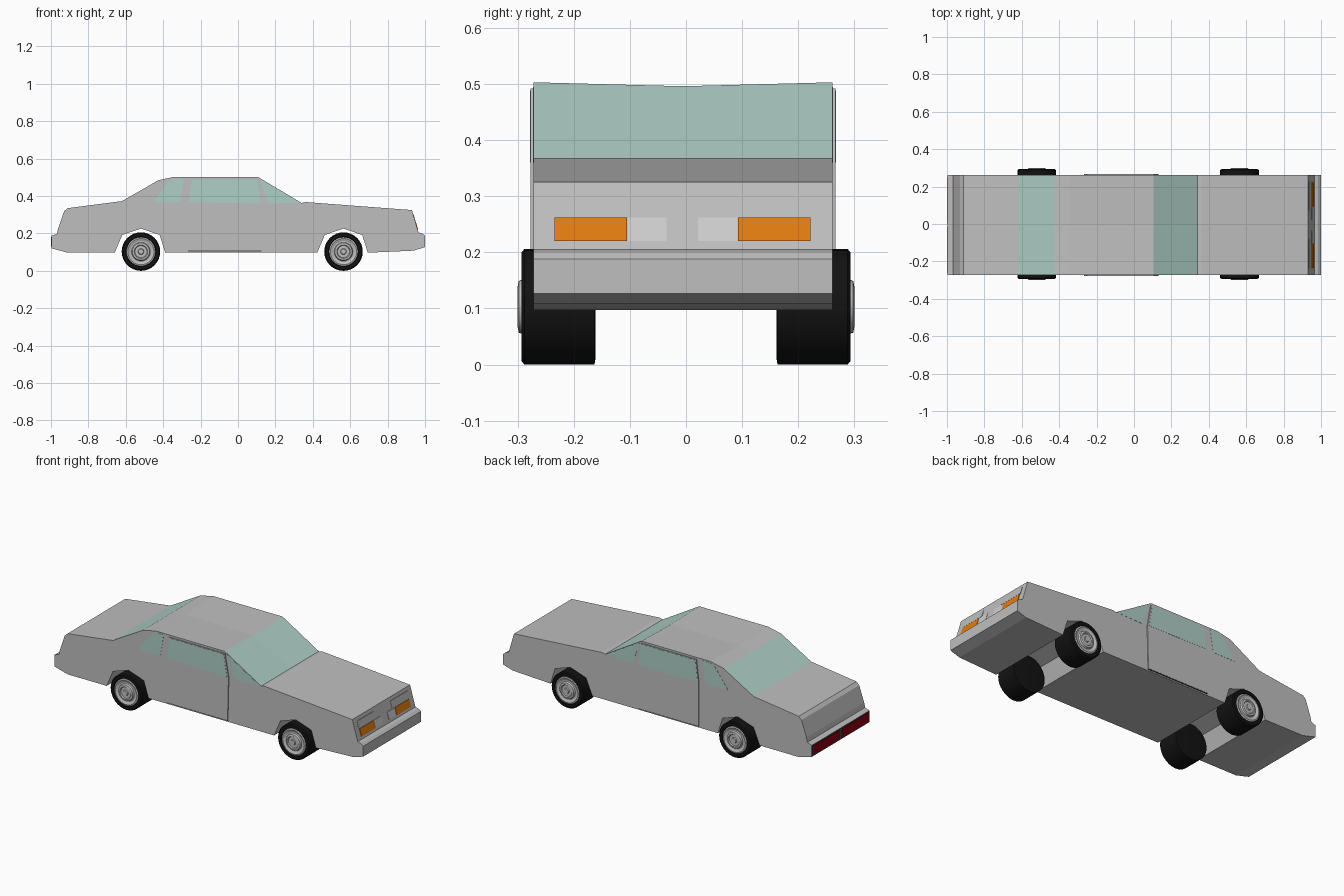
import bpy, bmesh, math
from mathutils import Vector

if "Cube" in bpy.data.objects:
    bpy.data.objects.remove(bpy.data.objects["Cube"])


def mat(name, r, g, b):
    m = bpy.data.materials.new(name)
    m.diffuse_color = (r, g, b, 1)
    m.use_nodes = True
    m.node_tree.nodes["Principled BSDF"].inputs["Base Color"].default_value = m.diffuse_color
    return m


GREY = mat("body grey", 0.52, 0.52, 0.52)
GLASS = mat("window teal", 0.43, 0.62, 0.57)
ORANGE = mat("lamp orange", 0.76, 0.2, 0.005)
RED = mat("tail red", 0.3, 0.0, 0.005)
BLACK = mat("tyre black", 0.006, 0.006, 0.006)
DARK = mat("trim dark", 0.06, 0.06, 0.06)
PALE = mat("lamp pale", 0.62, 0.62, 0.62)


def finish(name, bm, *mats):
    bmesh.ops.recalc_face_normals(bm, faces=bm.faces)
    me = bpy.data.meshes.new(name)
    bm.to_mesh(me)
    bm.free()
    for m in mats:
        me.materials.append(m)
    ob = bpy.data.objects.new(name, me)
    bpy.context.collection.objects.link(ob)
    return ob


def prism(name, pts, ys, *mats, sag=0.0, rule=None):
    """Side profile (x, z) carried across the stations ys; sag lowers the roof midline."""
    bm = bmesh.new()
    rows = []
    for i, y in enumerate(ys):
        drop = sag if 0 < i < len(ys) - 1 else 0
        rows.append([bm.verts.new((x, y, z - (drop if z > 0.495 else 0))) for x, z in pts])
    n = len(pts)
    for a, b in zip(rows, rows[1:]):
        for i in range(n):
            j = (i + 1) % n
            f = bm.faces.new((a[i], a[j], b[j], b[i]))
            if rule:
                f.material_index = rule(f.calc_center_median(), abs(pts[i][1] - pts[j][1]))
    bm.faces.new(rows[0])
    bm.faces.new(rows[-1])
    return finish(name, bm, *mats)


Y0, Y1 = -0.272, 0.261          # body sides
MID = (Y0 + Y1) / 2
WHEELS = {"front": 0.564, "rear": -0.519}
R = 0.103


def arch(cx):
    return [(cx + dx, z) for dx, z in ((0.13, 0.097), (0.10, 0.192), (0.0, 0.226),
                                       (-0.10, 0.192), (-0.14, 0.097))]


# body shell with wheel arches; steep faces above the waist are glass
profile = [(-0.996, 0.12), (-0.996, 0.188), (-0.968, 0.198), (-0.962, 0.225), (-0.93, 0.318),
           (-0.912, 0.335), (-0.62, 0.373), (-0.425, 0.485), (-0.34, 0.503),
           (0.105, 0.503), (0.34, 0.363), (0.36, 0.368), (0.93, 0.325),
           (0.965, 0.205), (0.985, 0.2), (1.0, 0.188), (1.0, 0.127), (0.94, 0.108)]
profile += arch(WHEELS["front"]) + arch(WHEELS["rear"]) + [(-0.91, 0.097)]
prism("body", profile, (Y0, MID, Y1), GREY, GLASS, sag=0.007,
      rule=lambda c, rise: int(c.z > 0.37 and rise > 0.08))

# doors and side windows
door = [(-0.268, 0.108), (0.126, 0.108), (0.132, 0.36), (0.108, 0.492), (-0.252, 0.492), (-0.268, 0.36)]
door_glass = [(-0.262, 0.366), (0.122, 0.36), (0.102, 0.488), (-0.248, 0.488)]
quarter_glass = [(-0.455, 0.366), (-0.31, 0.366), (-0.29, 0.495), (-0.34, 0.495), (-0.372, 0.478)]
vent_glass = [(0.16, 0.36), (0.333, 0.364), (0.118, 0.49)]
for side, y, s in (("right", Y0, -1), ("left", Y1, 1)):
    prism(side + "_door", door, (y - s * 0.002, y + s * 0.005), GREY)
    prism(side + "_door_window", door_glass, (y + s * 0.002, y + s * 0.006), GLASS)
    prism(side + "_quarter_window", quarter_glass, (y - s * 0.001, y + s * 0.001), GLASS)
    prism(side + "_vent_window", vent_glass, (y - s * 0.001, y + s * 0.001), GLASS)
    prism(side + "_sill_seam", [(-0.268, 0.104), (0.126, 0.104), (0.126, 0.11), (-0.268, 0.11)],
          (y - s * 0.001, y + s * 0.004), DARK)


# lamps lying on the sloping nose
def nose_plate(name, y0, y1, z0, z1, m, t=0.003):
    def x(z):
        return 0.93 + (0.325 - z) * 0.035 / 0.12
    prism(name, [(x(z0) - 0.002, z0), (x(z0) + t, z0), (x(z1) + t, z1), (x(z1) - 0.002, z1)],
          (y0, y1), m)


for side, s in (("right", -1), ("left", 1)):
    def yy(d):
        return -0.0065 + s * d
    nose_plate(side + "_headlamp_cover", yy(0.075), yy(0.233), 0.264, 0.305, GREY, 0.002)
    nose_plate(side + "_turn_lamp", yy(0.099), yy(0.228), 0.22, 0.262, ORANGE)
    nose_plate(side + "_inner_lamp", yy(0.028), yy(0.097), 0.22, 0.262, PALE, 0.002)
    # tail lamps with a dark surround
    prism(side + "_tail_surround", [(-0.998, 0.123), (-0.998, 0.187), (-0.994, 0.187), (-0.994, 0.123)],
          (yy(0.002), yy(0.264)), DARK)
    prism(side + "_tail_lamp", [(-1.0, 0.129), (-1.0, 0.181), (-0.995, 0.181), (-0.995, 0.129)],
          (yy(0.01), yy(0.256)), RED)


# lathe about the wheel axle: profile of (radius, distance out from centreline)
def lathe(name, prof, cx, s, m, n=32):
    bm = bmesh.new()
    rings = []
    for r, d in prof:
        rings.append([bm.verts.new((cx + r * math.cos(2 * math.pi * k / n), s * d,
                                    R + r * math.sin(2 * math.pi * k / n))) for k in range(n)])
    for a, b in zip(rings, rings[1:]):
        for k in range(n):
            j = (k + 1) % n
            bm.faces.new((a[k], a[j], b[j], b[k]))
    bm.faces.new(rings[0])
    bm.faces.new(rings[-1])
    ob = finish(name, bm, m)
    for p in ob.data.polygons:
        p.use_smooth = len(p.vertices) == 4
    bpy.ops.object.select_all(action='DESELECT')
    ob.select_set(True)
    bpy.context.view_layer.objects.active = ob
    bpy.ops.object.shade_smooth_by_angle(angle=math.radians(30))


tyre = [(0.09, 0.161), (R, 0.163), (R, 0.288), (0.097, 0.293), (0.08, 0.293), (0.077, 0.285)]
hub = [(0.077, 0.27), (0.077, 0.291), (0.07, 0.293), (0.056, 0.287), (0.05, 0.288), (0.046, 0.298),
       (0.036, 0.300), (0.032, 0.295), (0.016, 0.295), (0.013, 0.300)]
for end, cx in WHEELS.items():
    for side, s in (("right", -1), ("left", 1)):
        lathe(f"{end}_{side}_tyre", tyre, cx, s, BLACK)
        lathe(f"{end}_{side}_hubcap", hub, cx, s, GREY)
